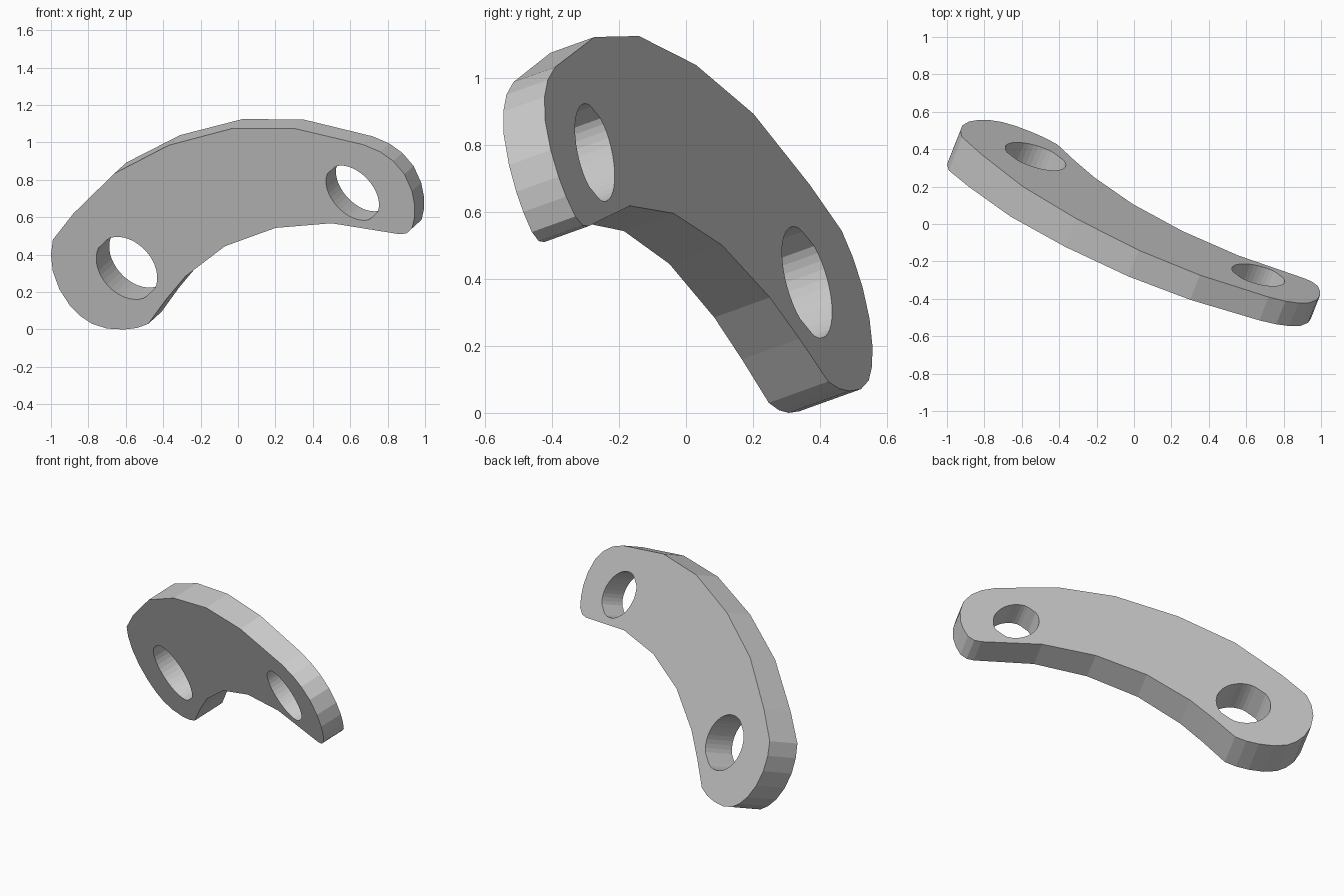
import bpy, bmesh, math
from mathutils import Vector

if "Cube" in bpy.data.objects:
    bpy.data.objects.remove(bpy.data.objects["Cube"])

# Plate lies between two slightly converging tilted planes
N = Vector((.35, .882, .317)).normalized()
FRONT = (.076, -.378, -.342)     # y = a + b*x + c*z
BACK = (.292, -.41, -.375)


def on_plane(x, z, p):
    return Vector((x, p[0] + p[1] * x + p[2] * z, z))


def to_back(v):
    a, b, c = BACK
    t = (a + b * v.x + c * v.z - v.y) / (N.y - b * N.x - c * N.z)
    return v + N * t


def prism(name, front, back):
    bm = bmesh.new()
    f = [bm.verts.new(v) for v in front]
    b = [bm.verts.new(v) for v in back]
    bm.faces.new(f)
    bm.faces.new(b[::-1])
    n = len(f)
    for i in range(n):
        j = (i + 1) % n
        bm.faces.new((f[i], b[i], b[j], f[j]))
    bmesh.ops.recalc_face_normals(bm, faces=bm.faces)
    me = bpy.data.meshes.new(name)
    bm.to_mesh(me)
    bm.free()
    ob = bpy.data.objects.new(name, me)
    bpy.context.collection.objects.link(ob)
    return ob


# Curved link outline as seen from the front (x, z)
outline = [
    (-1, .40), (-.99, .31), (-.955, .215), (-.90, .13), (-.84, .07), (-.78, .03),
    (-.70, .005), (-.61, 0), (-.54, .008), (-.48, .03), (-.385, .16), (-.28, .285),
    (-.07, .445), (.2, .543), (.5, .568), (.86, .51), (.90, .513), (.93, .54),
    (.944, .60), (.945, .66), (.93, .74), (.89, .83), (.83, .90), (.76, .95),
    (.67, .988), (.3, 1.075), (-.03, 1.075), (-.37, .985), (-.66, .835),
    (-.88, .62), (-.99, .48)]
front = [on_plane(x, z, FRONT) for x, z in outline]
plate = prism("curved_link_plate", front, [to_back(v) for v in front])

# In-plane axes for the oval holes
U = N.cross(Vector((.73, 0, .68)))
U = (U - N * U.dot(N)).normalized()
V = N.cross(U).normalized()


def cut_hole(name, x, z, long, wide):
    c = on_plane(x, z, FRONT)
    ring = []
    for i in range(40):
        a = 2 * math.pi * i / 40 + .04
        u = max(-long, min(long, long * 1.04 * math.cos(a)))
        ring.append(c + U * u + V * wide * math.sin(a))
    cutter = prism(name, [v - N * .2 for v in ring], [v + N * .5 for v in ring])
    cutter.hide_render = True
    cutter.hide_viewport = True
    m = plate.modifiers.new(name, 'BOOLEAN')
    m.operation = 'DIFFERENCE'
    m.solver = 'EXACT'
    m.object = cutter


# Large and small pivot holes
cut_hole("large_hole_cutter", -.595, .328, .182, .154)
cut_hole("small_hole_cutter", .612, .73, .166, .122)
